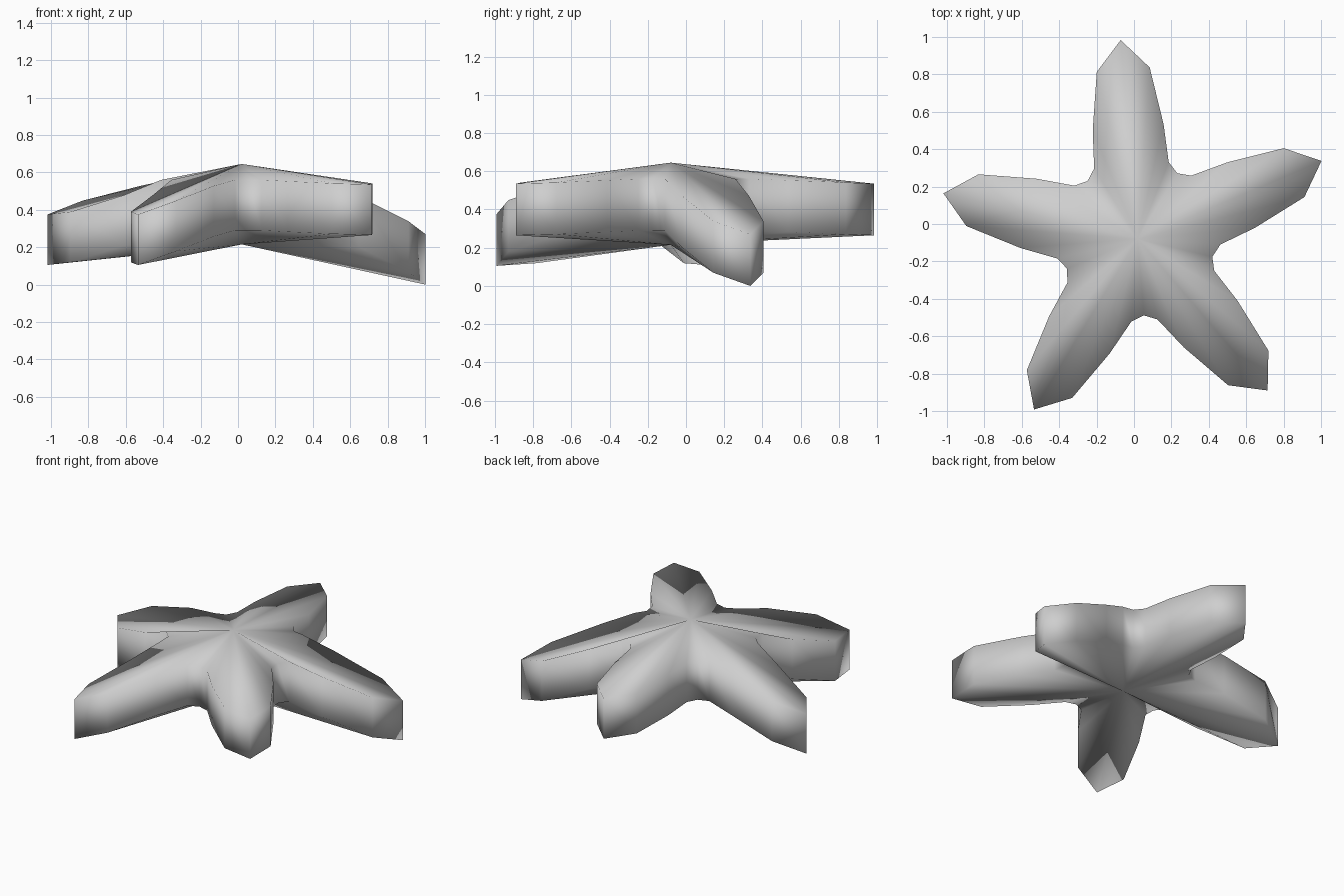
import bpy
import bmesh
from math import cos, sin, radians
from mathutils import Vector

# Remove the default object
default = bpy.data.objects.get("Cube")
if default:
    bpy.data.objects.remove(default, do_unlink=True)

CENTRE = Vector((0.02, -0.08, 0.0))
PEAK, BELLY = 0.65, 0.22       # heights of the middle, above and below
RIM, THICKNESS = 0.565, 0.27   # height of the upper rim and depth of the wall
ROOT, LENGTH = 0.395, 1.067    # where an arm starts and ends
NOTCH = 0.41                   # radius of the notch between two arms
FIRST_ANGLE = 23
STEP = 71.9

# Half outline of an arm: distance along it, half width
HALF_ARM = [(ROOT, 0.2), (0.6, 0.19), (0.908, 0.142)]

# Droop of the tip and sideways roll of each arm, counter-clockwise
ARMS = [
    dict(droop=0.265, roll=0.0),    # left arm
    dict(droop=0.0, roll=0.0),      # back arm
    dict(droop=0.16, roll=0.21),    # right arm
    dict(droop=0.16, roll=-0.21),   # front right arm
    dict(droop=0.0, roll=0.0),      # front left arm
]


def arm_outline():
    """One full arm, from its clockwise side round the tip and back."""
    right = [(along, -width) for along, width in HALF_ARM]
    left = [(along, width) for along, width in reversed(HALF_ARM)]
    return right + [(LENGTH, 0.0)] + left


def rim_points():
    """Upper rim of the whole body, counter-clockwise."""
    points = []
    for index, arm in enumerate(ARMS):
        angle = radians(FIRST_ANGLE + STEP * index)
        forward = Vector((cos(angle), sin(angle), 0.0))
        sideways = Vector((-sin(angle), cos(angle), 0.0))
        for along, across in arm_outline():
            reach = (along - ROOT) / (LENGTH - ROOT)
            height = RIM - (0.025 + arm["droop"]) * reach
            height -= arm["roll"] * across * min(1.0, 2 * reach)
            point = CENTRE + forward * along + sideways * across
            point.z = height
            points.append(point)
        # Notch before the next arm
        middle = angle + radians(STEP / 2)
        notch = CENTRE + NOTCH * Vector((cos(middle), sin(middle), 0.0))
        notch.z = RIM
        points.append(notch)
    return points


def build_body(name, material):
    bm = bmesh.new()
    rim = rim_points()
    upper = [bm.verts.new(p) for p in rim]
    lower = [bm.verts.new(p - Vector((0, 0, THICKNESS))) for p in rim]
    peak = bm.verts.new(CENTRE + Vector((0, 0, PEAK)))
    belly = bm.verts.new(CENTRE + Vector((0, 0, BELLY)))

    # Fans above and below, joined by the wall
    count = len(rim)
    for i in range(count):
        j = (i + 1) % count
        bm.faces.new((peak, upper[i], upper[j]))
        bm.faces.new((belly, lower[j], lower[i]))
        bm.faces.new((upper[i], lower[i], lower[j], upper[j]))
    for face in bm.faces:
        face.smooth = True
    bmesh.ops.recalc_face_normals(bm, faces=bm.faces[:])

    # Stand it on the ground
    lowest = min(v.co.z for v in bm.verts)
    bmesh.ops.translate(bm, verts=bm.verts[:], vec=(0, 0, -lowest))

    mesh = bpy.data.meshes.new(name)
    bm.to_mesh(mesh)
    bm.free()
    mesh.materials.append(material)
    body = bpy.data.objects.new(name, mesh)
    bpy.context.collection.objects.link(body)
    return body


def make_material(name, colour):
    material = bpy.data.materials.new(name)
    material.use_nodes = True
    material.diffuse_color = colour
    shader = material.node_tree.nodes["Principled BSDF"]
    shader.inputs["Base Color"].default_value = colour
    return material


grey = make_material("light_grey", (0.62, 0.62, 0.62, 1.0))
build_body("starfish_body", grey)
